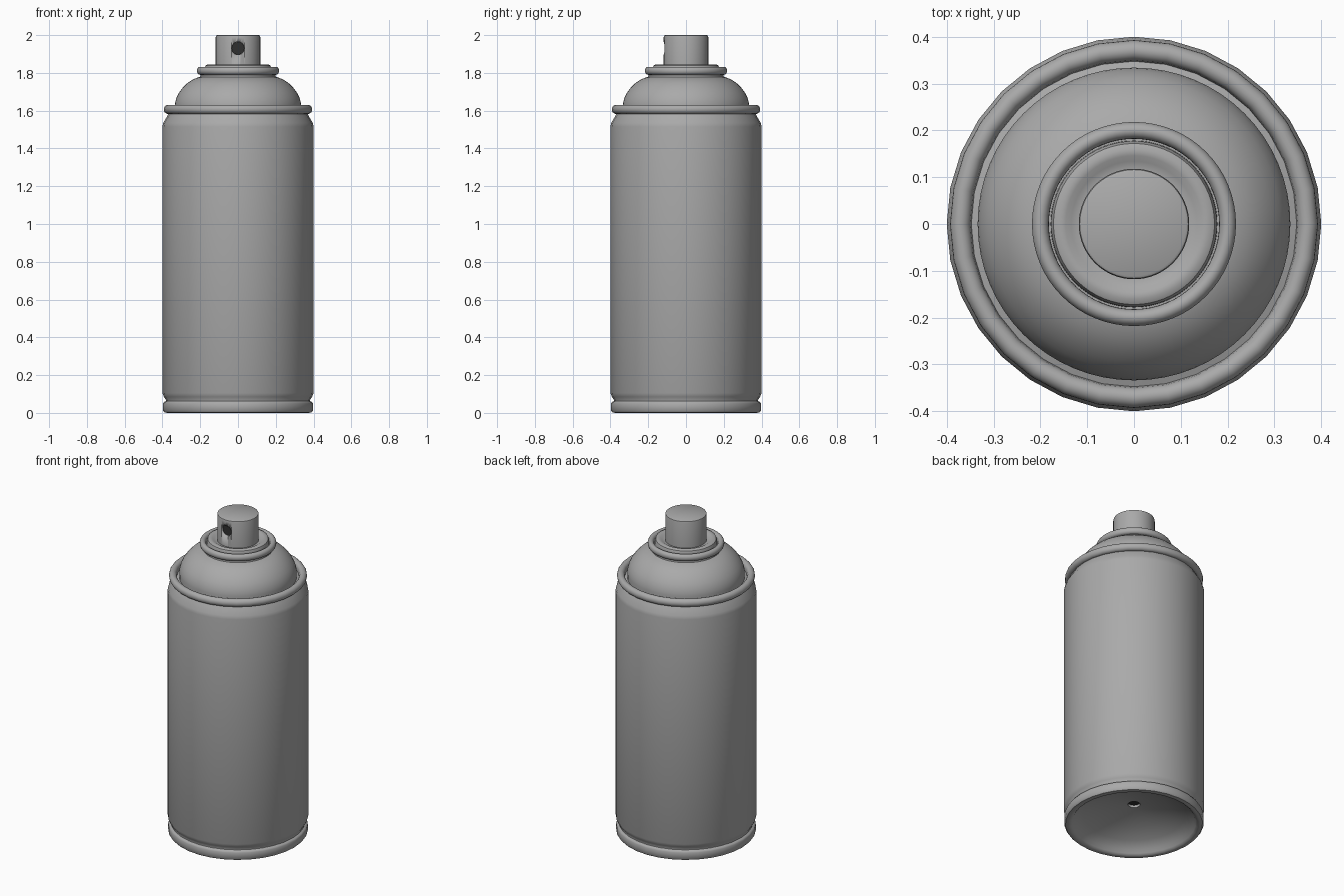
import bpy, bmesh, math

if "Cube" in bpy.data.objects:
    bpy.data.objects.remove(bpy.data.objects["Cube"])


def material(name, v):
    m = bpy.data.materials.new(name)
    m.diffuse_color = (v, v, v, 1)
    m.use_nodes = True
    m.node_tree.nodes["Principled BSDF"].inputs["Base Color"].default_value = m.diffuse_color
    return m


GREY = material("grey", 0.40)
DARK = material("dark hole", 0.03)


def finish(ob, mat, angle=40):
    ob.data.materials.append(mat)
    bpy.ops.object.select_all(action='DESELECT')
    ob.select_set(True)
    bpy.context.view_layer.objects.active = ob
    bpy.ops.object.shade_smooth_by_angle(angle=math.radians(angle))
    return ob


def lathe(name, profile, sides, mat, angle=40):
    """Revolve an (r, z) profile about z; r = 0 ends close to a point."""
    bm = bmesh.new()
    rings = []
    for r, z in profile:
        if r == 0:
            rings.append([bm.verts.new((0, 0, z))] * sides)
        else:
            rings.append([bm.verts.new((r * math.cos(2 * math.pi * i / sides),
                                        r * math.sin(2 * math.pi * i / sides), z))
                          for i in range(sides)])
    for a, b in zip(rings, rings[1:]):
        for i in range(sides):
            j = (i + 1) % sides
            vs = list(dict.fromkeys((a[i], a[j], b[j], b[i])))
            bm.faces.new(vs)
    bmesh.ops.recalc_face_normals(bm, faces=bm.faces)
    me = bpy.data.meshes.new(name)
    bm.to_mesh(me)
    bm.free()
    ob = bpy.data.objects.new(name, me)
    bpy.context.collection.objects.link(ob)
    return finish(ob, mat, angle)


def arc(cr, cz, rr, rz, a0, a1, n):
    return [(cr + rr * math.cos(math.radians(a0 + (a1 - a0) * i / n)),
             cz + rz * math.sin(math.radians(a0 + (a1 - a0) * i / n)))
            for i in range(n + 1)]


# can wall: concave base, bottom rim, groove, side, shoulder, rolled top rim
body = [(0.035, 0.15), (0.035, 0.13), (0.10, 0.122), (0.20, 0.098), (0.29, 0.062),
        (0.34, 0.03), (0.352, 0.012), (0.362, 0.003), (0.375, 0.0), (0.39, 0.003),
        (0.397, 0.012), (0.397, 0.05), (0.392, 0.058), (0.382, 0.062), (0.382, 0.07),
        (0.392, 0.085), (0.40, 0.105), (0.40, 1.515), (0.396, 1.535), (0.375, 1.57),
        (0.368, 1.584)]
rim = arc(0.371, 1.607, 0.022, 0.024, -100, 180, 14)
lathe("can_body", body + rim + [(0.347, 1.59)], 32, GREY)
lathe("base_hole", [(0.036, 0.145), (0, 0.145)], 32, DARK)

# dome rising from inside the rim
dome = [(0.348, 1.595), (0.334, 1.6), (0.334, 1.63)]
dome += [(0.332, 1.645), (0.326, 1.668), (0.313, 1.694), (0.294, 1.72), (0.27, 1.744),
         (0.243, 1.763), (0.215, 1.775), (0.20, 1.779), (0.198, 1.79)]
lathe("dome", dome, 64, GREY)

# rolled collar and valve cup
collar = [(0.198, 1.785)] + arc(0.2, 1.811, 0.018, 0.021, -90, 180, 14)
cup = [(0.182, 1.80), (0.178, 1.80), (0.177, 1.825), (0.172, 1.839), (0.16, 1.845),
       (0.146, 1.843), (0.134, 1.836), (0.118, 1.832), (0, 1.832)]
lathe("collar_and_cup", collar + cup, 64, GREY)

# spray button with a round hole cut in the front
button = lathe("spray_button", [(0, 1.825), (0.118, 1.825), (0.118, 1.99), (0.116, 1.997),
                                (0.111, 2.0), (0, 2.0)], 64, GREY)


def front_cylinder(name, r, y0, y1, mat):
    bpy.ops.mesh.primitive_cylinder_add(vertices=32, radius=r, depth=y1 - y0,
                                        location=(0, (y0 + y1) / 2, 1.93),
                                        rotation=(math.pi / 2, 0, 0))
    ob = bpy.context.object
    ob.name = name
    return finish(ob, mat)


cutter = front_cylinder("hole_cutter", 0.034, -0.2, -0.09, GREY)
cutter.hide_render = True
cutter.hide_set(True)
mod = button.modifiers.new("hole", 'BOOLEAN')
mod.operation = 'DIFFERENCE'
mod.solver = 'EXACT'
mod.object = cutter
front_cylinder("nozzle_hole", 0.0335, -0.103, -0.085, DARK)
